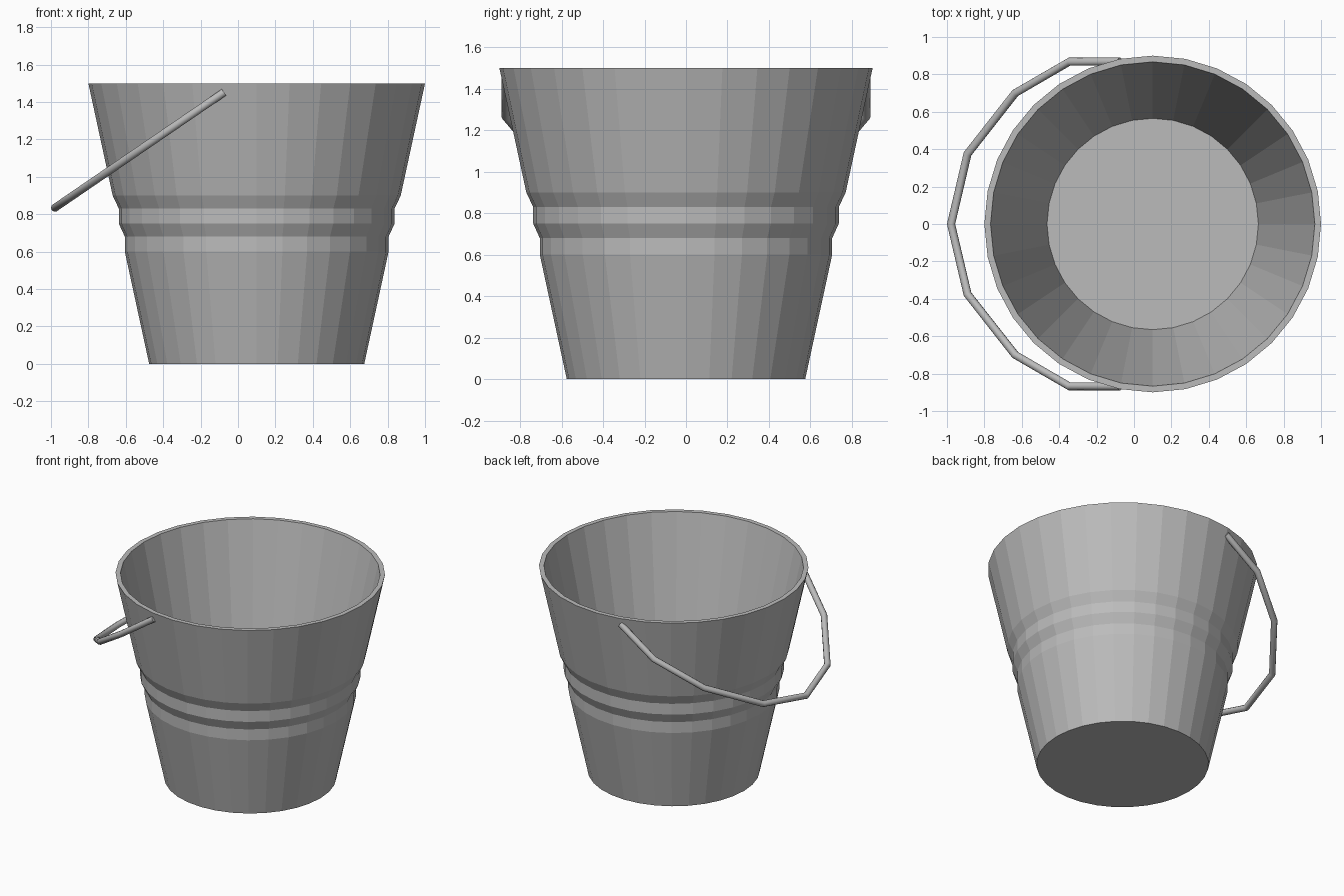
import bpy
import bmesh
import math
from mathutils import Matrix

cube = bpy.data.objects.get("Cube")
if cube:
    bpy.data.objects.remove(cube, do_unlink=True)

CENTRE_X = 0.1
SIDES = 32


def flat_material(name, colour):
    mat = bpy.data.materials.new(name)
    mat.use_nodes = True
    mat.diffuse_color = colour
    mat.node_tree.nodes["Principled BSDF"].inputs["Base Color"].default_value = colour
    return mat


metal = flat_material("grey metal", (0.5, 0.5, 0.5, 1))


def lathe(name, profile, x):
    """Revolve a closed (radius, height) profile, both ends on the axis."""
    bm = bmesh.new()
    verts = [bm.verts.new((r, 0, z)) for r, z in profile]
    edges = [bm.edges.new(pair) for pair in zip(verts, verts[1:])]
    bmesh.ops.spin(bm, geom=verts + edges, cent=(0, 0, 0), axis=(0, 0, 1),
                   angle=math.tau, steps=SIDES, use_duplicate=False)
    bmesh.ops.remove_doubles(bm, verts=bm.verts, dist=0.0001)
    bmesh.ops.recalc_face_normals(bm, faces=bm.faces)
    bmesh.ops.transform(bm, matrix=Matrix.Translation((x, 0, 0)), verts=bm.verts)
    mesh = bpy.data.meshes.new(name)
    bm.to_mesh(mesh)
    bm.free()
    obj = bpy.data.objects.new(name, mesh)
    bpy.context.collection.objects.link(obj)
    mesh.materials.append(metal)
    return obj


# Bucket: tapered outer wall with a stepped band, rim, inner wall and floor
lathe("bucket", [
    (0, 0), (0.575, 0), (0.705, 0.6), (0.705, 0.68), (0.737, 0.75),
    (0.737, 0.83), (0.77, 0.9), (0.9, 1.5), (0.867, 1.5), (0.565, 0.1), (0, 0.1),
], CENTRE_X)

# Handle: faceted hoop lying in a tilted plane, resting toward the right
half = [(-0.075, 0.868), (-0.345, 0.868), (-0.635, 0.70), (-0.89, 0.375)]
path = half + [(-0.978, 0)] + [(x, -y) for x, y in reversed(half)]
curve = bpy.data.curves.new("handle", "CURVE")
curve.dimensions = "3D"
curve.bevel_depth = 0.022
curve.bevel_resolution = 3
curve.use_fill_caps = True
spline = curve.splines.new("POLY")
spline.points.add(len(path) - 1)
for point, (x, y) in zip(spline.points, path):
    point.co = (x, y, 1.452 + 0.683 * (x + 0.075), 1)
curve.materials.append(metal)
handle = bpy.data.objects.new("handle", curve)
bpy.context.collection.objects.link(handle)

# Turn the hoop into a smooth-sided mesh
bpy.ops.object.select_all(action="DESELECT")
handle.select_set(True)
bpy.context.view_layer.objects.active = handle
bpy.ops.object.convert(target="MESH")
bpy.ops.object.shade_smooth_by_angle(angle=math.radians(50))
